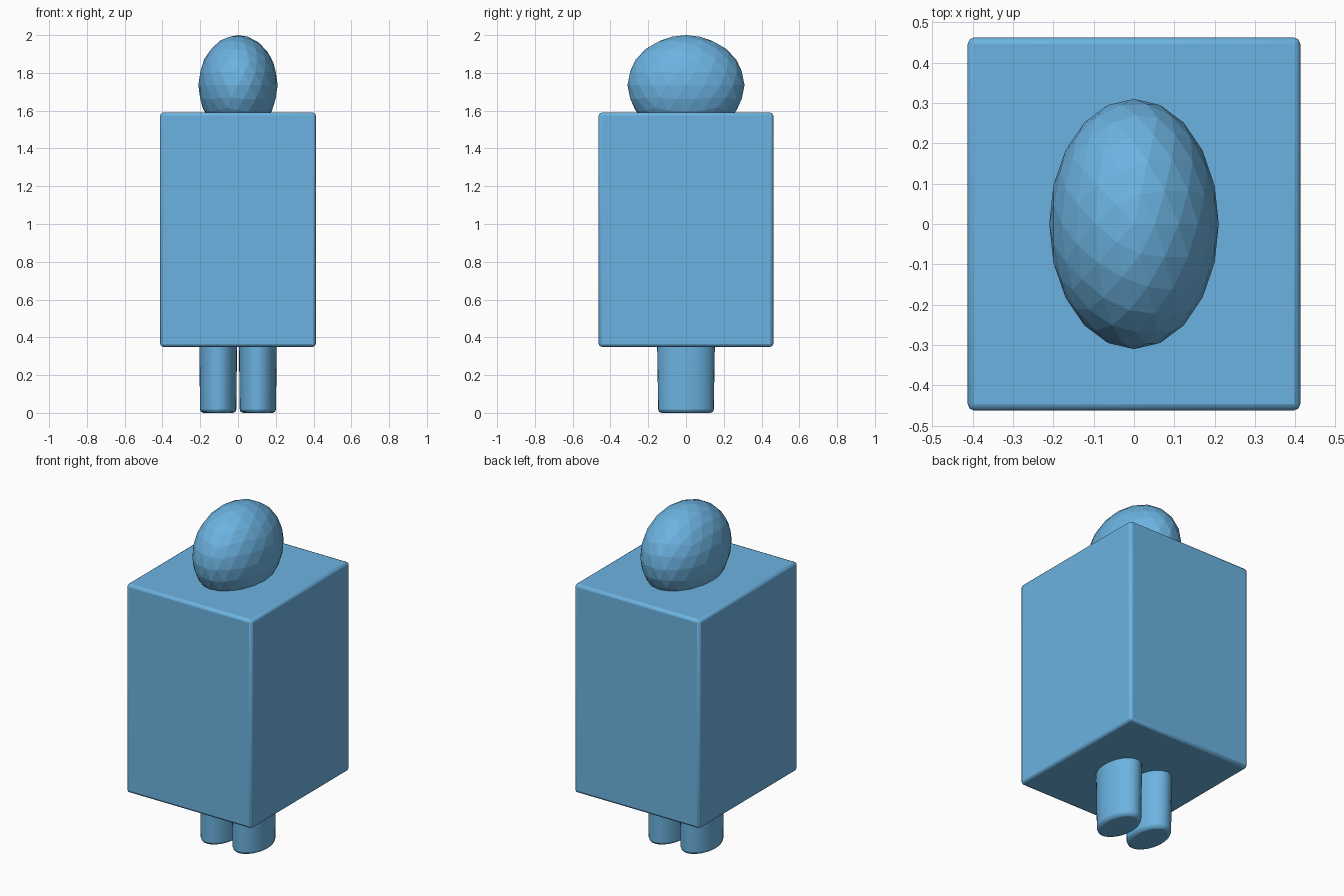
import bpy

if "Cube" in bpy.data.objects:
    bpy.data.objects.remove(bpy.data.objects["Cube"])

blue = bpy.data.materials.new("blue")
blue.diffuse_color = (0.15, 0.45, 0.75, 1)
blue.use_nodes = True
blue.node_tree.nodes["Principled BSDF"].inputs["Base Color"].default_value = blue.diffuse_color


def finish(name, scale, bevel=0.0, segments=2):
    """Name, size and optionally round the edges of the active primitive."""
    ob = bpy.context.object
    ob.name = name
    ob.scale = scale
    bpy.ops.object.transform_apply(location=False, rotation=False, scale=True)
    ob.data.materials.append(blue)
    if bevel:
        mod = ob.modifiers.new("rounded_edges", 'BEVEL')
        mod.width = bevel
        mod.segments = segments
        mod.limit_method = 'ANGLE'
        mod.angle_limit = 0.8
        bpy.ops.object.shade_smooth_by_angle()
    return ob


# Body: tall box with slightly softened edges
bpy.ops.mesh.primitive_cube_add(size=1, location=(0, 0, 0.97))
finish("body", (0.824, 0.924, 1.24), 0.016)

# Head: faceted egg sunk into the top of the body
bpy.ops.mesh.primitive_ico_sphere_add(subdivisions=3, radius=1, location=(0, 0, 1.735))
finish("head", (0.21, 0.31, 0.265))

# Legs: a pair of oval columns, slightly narrower at the foot
for side, x in (("left", -0.105), ("right", 0.105)):
    bpy.ops.mesh.primitive_cone_add(vertices=32, radius1=0.96, radius2=1, depth=1,
                                    location=(x, 0, 0.185))
    finish(side + "_leg", (0.1, 0.153, 0.37), 0.018)
